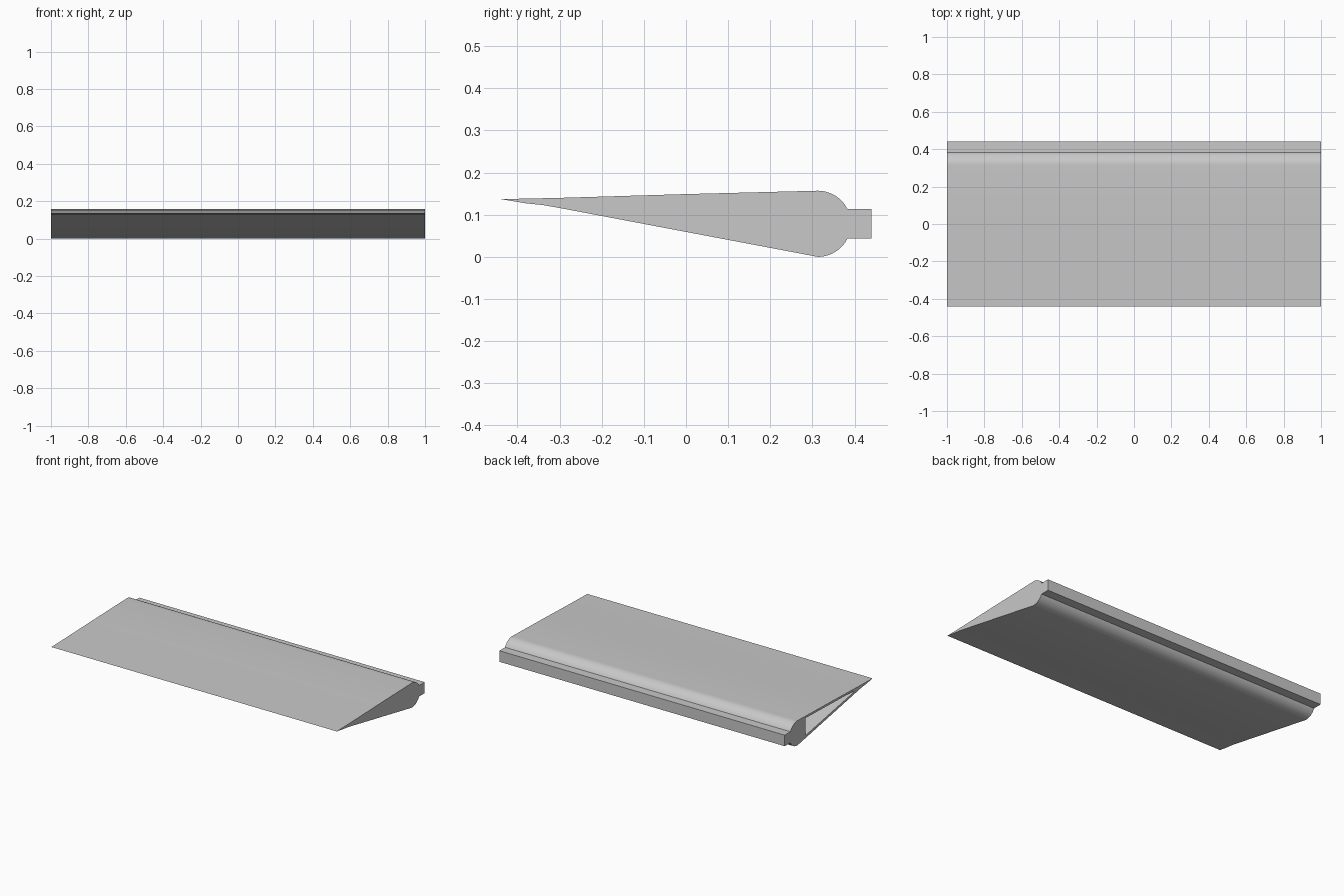
import bpy, bmesh
from math import sin, cos, asin, pi, radians

if "Cube" in bpy.data.objects:
    bpy.data.objects.remove(bpy.data.objects["Cube"], do_unlink=True)

grey = bpy.data.materials.new("light grey")
grey.use_nodes = True
colour = (0.58, 0.58, 0.58, 1)
grey.diffuse_color = colour
grey.node_tree.nodes["Principled BSDF"].inputs["Base Color"].default_value = colour


def extrude_profile(name, profile, x0, x1):
    """Prism with a (y, z) outline running along x."""
    bm = bmesh.new()
    face = bm.faces.new([bm.verts.new((x0, y, z)) for y, z in profile])
    new = bmesh.ops.extrude_face_region(bm, geom=[face])["geom"]
    verts = [v for v in new if isinstance(v, bmesh.types.BMVert)]
    bmesh.ops.translate(bm, verts=verts, vec=(x1 - x0, 0, 0))
    bmesh.ops.recalc_face_normals(bm, faces=bm.faces)
    mesh = bpy.data.meshes.new(name)
    bm.to_mesh(mesh)
    bm.free()
    mesh.materials.append(grey)
    obj = bpy.data.objects.new(name, mesh)
    bpy.context.collection.objects.link(obj)
    return obj


# Rounded nose, interrupted by the rectangular mounting tongue
radius, nose_y, nose_z = 0.0785, 0.313, 0.0785
tongue_half, tongue_end, steps = 0.035, 0.44, 10
join = asin(tongue_half / radius)


def nose_arc(start, end):
    angles = [start + (end - start) * i / steps for i in range(steps + 1)]
    return [(nose_y + radius * cos(a), nose_z + radius * sin(a)) for a in angles]


tongue = [(tongue_end, nose_z - tongue_half), (tongue_end, nose_z + tongue_half)]
upper_skin = [(0, 0.149), (-0.3, 0.140)]
trailing_edge = [(-0.44, 0.137), (-0.38, 0.127), (-0.34, 0.123), (-0.3, 0.116)]
outline = (nose_arc(-pi / 2, -join) + tongue + nose_arc(join, pi / 2)
           + upper_skin + trailing_edge)
panel = extrude_profile("wedge_panel", outline, -1, 1)

# Tapered hollow, open at one end
hollow = [(0.23, 0.032), (0.23, 0.142), (-0.25, 0.129), (-0.25, 0.121)]
cutter = extrude_profile("hollow_cutter", hollow, -1.1, 0.97)
cutter.hide_render = True

cut = panel.modifiers.new("hollow", "BOOLEAN")
cut.operation = "DIFFERENCE"
cut.solver = "EXACT"
cut.object = cutter
bpy.ops.object.select_all(action="DESELECT")
panel.select_set(True)
bpy.context.view_layer.objects.active = panel
bpy.ops.object.modifier_apply(modifier=cut.name)
bpy.data.objects.remove(cutter, do_unlink=True)
bpy.ops.object.shade_smooth_by_angle(angle=radians(30))
